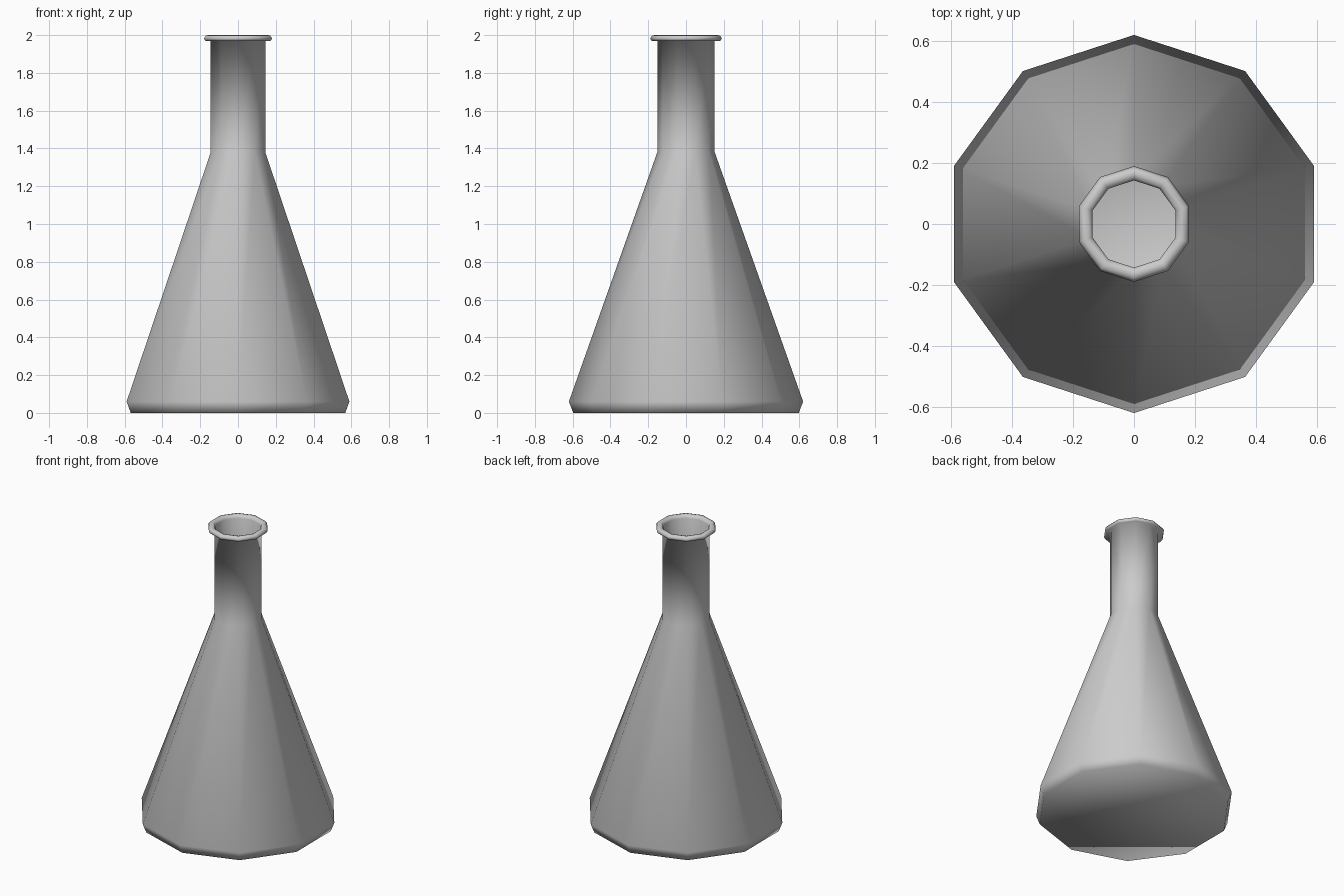
import bpy, bmesh, math

if "Cube" in bpy.data.objects:
    bpy.data.objects.remove(bpy.data.objects["Cube"])

SIDES = 10

# Closed wall profile (radius, z): outer body, rolled lip, then inner wall
profile = [
    (0.597, 0.0), (0.62, 0.06),              # base chamfer
    (0.152, 1.38), (0.152, 1.97),            # cone and neck
    (0.182, 1.97), (0.19, 1.983),            # lip outside
    (0.18, 1.997), (0.165, 2.0), (0.15, 1.995),
    (0.143, 1.98),                           # lip inside
    (0.143, 1.38), (0.609, 0.06), (0.59, 0.01),  # inner wall
]


def ring(bm, r, z):
    # Corners point along +y and -y
    return [bm.verts.new((r * math.cos(a), r * math.sin(a), z))
            for a in (math.pi / 2 + 2 * math.pi * i / SIDES for i in range(SIDES))]


bm = bmesh.new()
rings = [ring(bm, r, z) for r, z in profile]

# Walls
for low, high in zip(rings, rings[1:]):
    for i in range(SIDES):
        j = (i + 1) % SIDES
        bm.faces.new((low[i], low[j], high[j], high[i]))

# Underside and inner floor
bm.faces.new(list(reversed(rings[0])))
bm.faces.new(rings[-1])
bmesh.ops.recalc_face_normals(bm, faces=bm.faces[:])
for f in bm.faces:
    f.smooth = True

mesh = bpy.data.meshes.new("conical_flask")
bm.to_mesh(mesh)
bm.free()
flask = bpy.data.objects.new("conical_flask", mesh)
bpy.context.collection.objects.link(flask)
